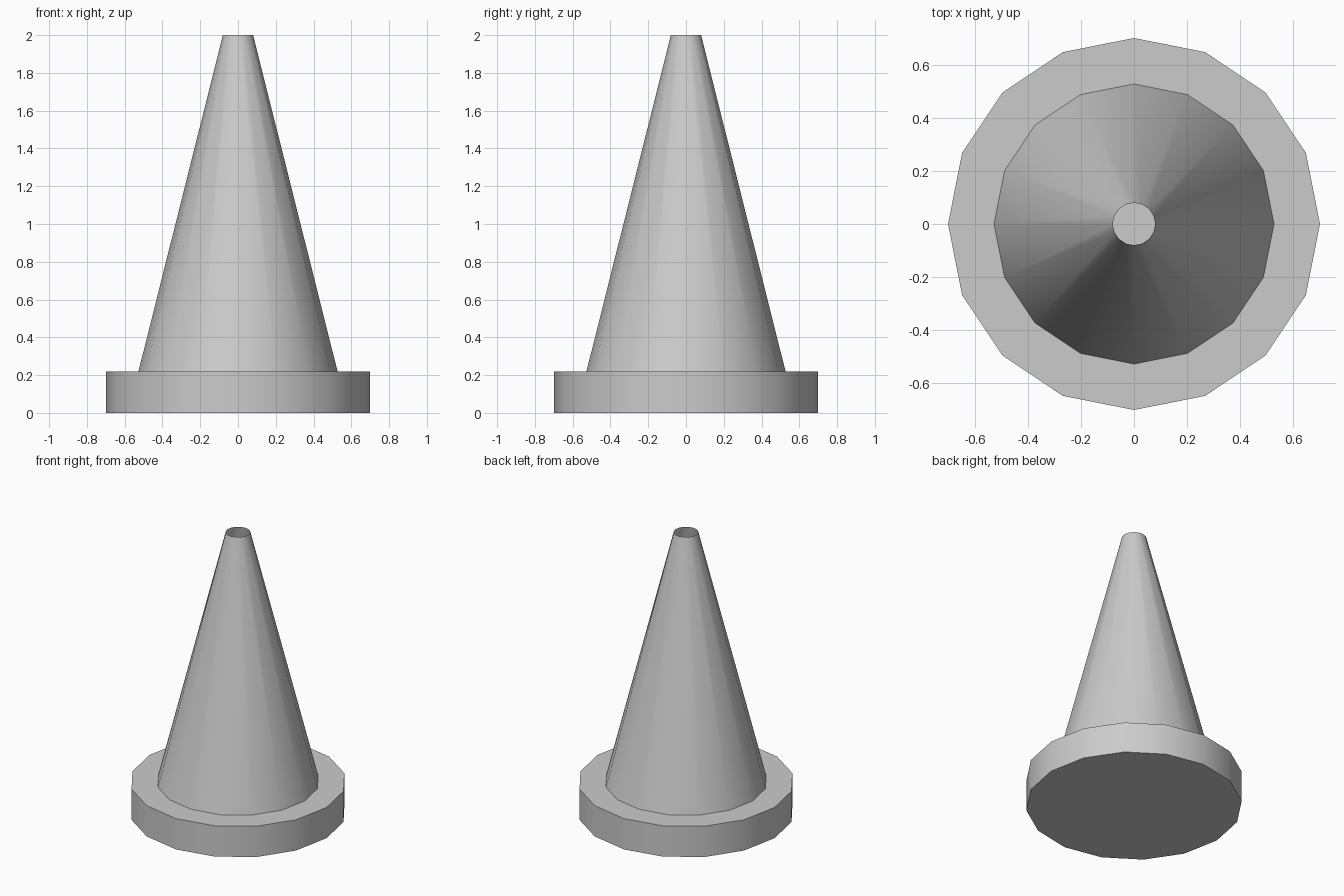
import bpy
import bmesh
from math import radians

SIDES = 16

cube = bpy.data.objects.get("Cube")
if cube:
    bpy.data.objects.remove(cube, do_unlink=True)

grey = bpy.data.materials.new("light_grey")
grey.use_nodes = True
colour = (0.6, 0.6, 0.6, 1.0)
grey.diffuse_color = colour
grey.node_tree.nodes["Principled BSDF"].inputs["Base Color"].default_value = colour


def tapered_tube(name, bottom_radius, top_radius, z_low, z_high, capped):
    """Add a smooth-sided round part between two heights."""
    bm = bmesh.new()
    bmesh.ops.create_cone(bm, segments=SIDES, cap_ends=capped,
                          radius1=bottom_radius, radius2=top_radius,
                          depth=z_high - z_low)
    # Put a corner of the outline exactly on the x axis
    bmesh.ops.translate(bm, verts=bm.verts, vec=(0, 0, (z_low + z_high) / 2))
    mesh = bpy.data.meshes.new(name)
    bm.to_mesh(mesh)
    bm.free()
    mesh.materials.append(grey)
    part = bpy.data.objects.new(name, mesh)
    bpy.context.collection.objects.link(part)
    bpy.ops.object.select_all(action="DESELECT")
    part.select_set(True)
    bpy.context.view_layer.objects.active = part
    bpy.ops.object.shade_smooth_by_angle(angle=radians(30))
    return part


# Closed disc at the foot
tapered_tube("base_disc", 0.70, 0.70, 0.0, 0.22, True)

# Hollow cone, open at the tip
tapered_tube("hollow_cone", 0.527, 0.08, 0.22, 2.0, False)
